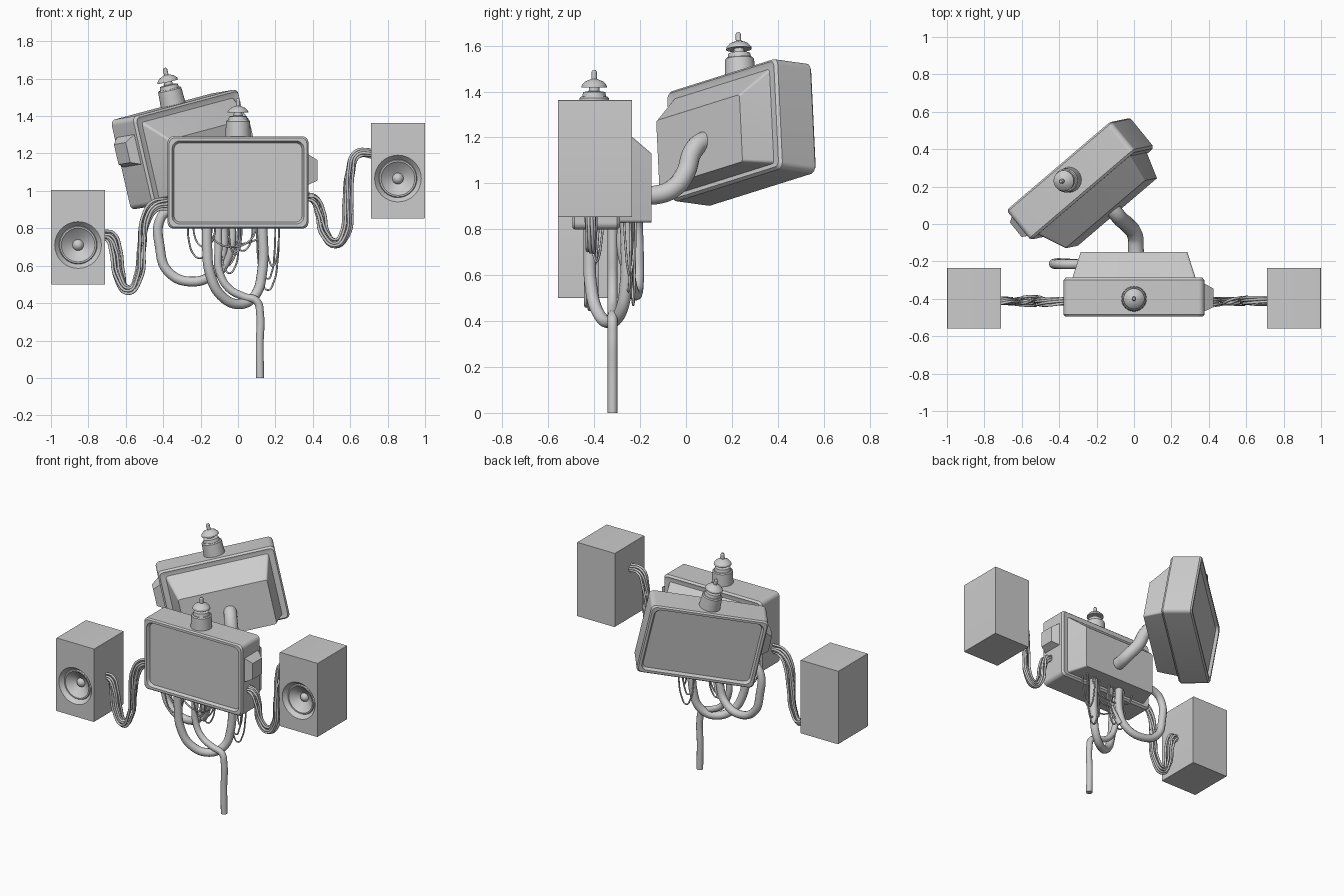
import bpy, bmesh, math, random
from mathutils import Vector, Matrix

if "Cube" in bpy.data.objects:
    bpy.data.objects.remove(bpy.data.objects["Cube"])

random.seed(4)


def finish(name, bm, angle=30):
    bmesh.ops.remove_doubles(bm, verts=bm.verts, dist=0.0002)
    bmesh.ops.recalc_face_normals(bm, faces=bm.faces)
    me = bpy.data.meshes.new(name)
    bm.to_mesh(me)
    bm.free()
    ob = bpy.data.objects.new(name, me)
    bpy.context.collection.objects.link(ob)
    bpy.ops.object.select_all(action='DESELECT')
    ob.select_set(True)
    bpy.context.view_layer.objects.active = ob
    bpy.ops.object.shade_smooth_by_angle(angle=math.radians(angle))
    return ob


def loft(name, rings, seg=8):
    """Rounded rectangles (x0, x1, z0, z1, y, corner radius) joined along y, capped."""
    bm = bmesh.new()
    loops = []
    for x0, x1, z0, z1, y, r in rings:
        loop = []
        corners = [(x1 - r, z1 - r), (x0 + r, z1 - r), (x0 + r, z0 + r), (x1 - r, z0 + r)]
        for q, (cx, cz) in enumerate(corners):
            for i in range(seg + 1):
                a = math.pi / 2 * (q + i / seg)
                loop.append(bm.verts.new((cx + r * math.cos(a), y, cz + r * math.sin(a))))
        loops.append(loop)
    for a, b in zip(loops, loops[1:]):
        for i in range(len(a)):
            j = (i + 1) % len(a)
            bm.faces.new((a[i], a[j], b[j], b[i]))
    bm.faces.new(loops[0])
    bm.faces.new(loops[-1])
    return finish(name, bm)


def lathe(name, profile, centre, seg=32):
    bm = bmesh.new()
    vs = [bm.verts.new((r, 0, z)) for r, z in profile]
    es = [bm.edges.new(p) for p in zip(vs, vs[1:])]
    bmesh.ops.spin(bm, geom=vs + es, cent=(0, 0, 0), axis=(0, 0, 1), angle=2 * math.pi,
                   steps=seg, use_duplicate=False)
    bmesh.ops.translate(bm, verts=bm.verts, vec=centre)
    return finish(name, bm)


def tubes(name, paths, r, sides=3):
    """One object of round tubes, one tube per list of points."""
    cu = bpy.data.curves.new(name, 'CURVE')
    cu.dimensions = '3D'
    cu.bevel_depth = r
    cu.bevel_resolution = sides
    cu.resolution_u = 8
    cu.use_fill_caps = True
    for pts in paths:
        sp = cu.splines.new('BEZIER')
        sp.bezier_points.add(len(pts) - 1)
        for bp, p in zip(sp.bezier_points, pts):
            bp.co = p
            bp.handle_left_type = bp.handle_right_type = 'AUTO'
    ob = bpy.data.objects.new(name, cu)
    bpy.context.collection.objects.link(ob)
    bpy.ops.object.select_all(action='DESELECT')
    ob.select_set(True)
    bpy.context.view_layer.objects.active = ob
    bpy.ops.object.convert(target='MESH')
    bpy.ops.object.shade_smooth_by_angle(angle=math.radians(50))


# Front monitor: tapered back, case, rim and recessed screen in one loft
monitor = loft("front_monitor", [
    (-.285, .285, .83, 1.13, -.15, .012),
    (-.33, .33, .828, 1.25, -.29, .015),
    (-.35, .35, .82, 1.27, -.29, .02),
    (-.365, .365, .81, 1.28, -.287, .025),
    (-.376, .376, .799, 1.291, -.30, .03),
    (-.376, .376, .799, 1.291, -.485, .03),
    (-.368, .368, .807, 1.283, -.495, .03),
    (-.352, .352, .823, 1.267, -.495, .04),
    (-.342, .342, .833, 1.257, -.475, .035)])

# Tapered side box
bm = bmesh.new()
outer = [(-.47, 1.03), (-.315, 1.03), (-.315, 1.20), (-.47, 1.20)]
inner = [(-.445, 1.055), (-.345, 1.055), (-.345, 1.165), (-.445, 1.165)]
a = [bm.verts.new((.37, y, z)) for y, z in outer]
b = [bm.verts.new((.424, y, z)) for y, z in inner]
for i in range(4):
    j = (i + 1) % 4
    bm.faces.new((a[i], a[j], b[j], b[i]))
bm.faces.new(a)
bm.faces.new(b)
side_box = finish("front_side_box", bm)

# Insulator on top of the case
insulator = lathe("front_insulator", [
    (0, 1.28), (.068, 1.28), (.064, 1.372), (.058, 1.378), (.052, 1.378), (.048, 1.398),
    (.024, 1.402), (.022, 1.42), (.056, 1.418), (.054, 1.428), (.04, 1.443), (.02, 1.452),
    (.012, 1.455), (.012, 1.485), (.007, 1.493), (0, 1.494)], (0, -.40, 0))

# Rear monitor: same parts turned to face back-left and tilted
up = Vector((-.222, -.046, .974)).normalized()
side = -Vector((.742, .635, .214))
side = (side - up * side.dot(up)).normalized()
back = up.cross(side)
rot = Matrix((side, back, up)).transposed()
shift = Vector((-.123, .545, 1.525)) - rot @ Vector((-.376, -.49, 1.29))
for ob in (monitor, side_box, insulator):
    twin = ob.copy()
    twin.data = ob.data.copy()
    twin.name = ob.name.replace("front", "rear")
    twin.data.transform(Matrix.Translation(shift) @ rot.to_4x4())
    bpy.context.collection.objects.link(twin)


# Speakers: box with a round driver sunk in the front
def speaker(name, cx, z0, z1):
    cz = (z0 + z1) / 2 - .042

    def ring(r, y):
        return (cx - r, cx + r, cz - r, cz + r, y, r)
    box = (cx - .145, cx + .145, z0, z1)
    loft(name, [
        (*box, -.236, .004), (*box, -.558, .004),
        ring(.125, -.558), ring(.102, -.53), ring(.098, -.537), ring(.09, -.537),
        ring(.084, -.53), ring(.03, -.495), ring(.025, -.505), ring(.016, -.514),
        ring(.006, -.518)])


speaker("left_speaker", -.855, .50, 1.005)
speaker("right_speaker", .855, .853, 1.363)


# Bundles of thin wires between speakers and front monitor
def bundle(name, pts, count=8):
    paths = []
    for k in range(count):
        ph = 2 * math.pi * k / count
        rad = random.uniform(.014, .03)
        path = []
        for i, (x, z) in enumerate(pts):
            # offset across the local path direction, slowly twisting
            p, n = pts[max(i - 1, 0)], pts[min(i + 1, len(pts) - 1)]
            t = Vector((n[0] - p[0], n[1] - p[1])).normalized()
            w = ph + i * .45 + random.uniform(-.25, .25)
            o = rad * math.cos(w)
            path.append((x - t.y * o, -.413 + rad * .85 * math.sin(w), z + t.x * o))
        paths.append(path)
    tubes(name, paths, .0075, 2)


bundle("left_wire_bundle", [(-.73, .765), (-.685, .755), (-.655, .68), (-.635, .55), (-.585, .475),
                            (-.535, .54), (-.515, .70), (-.495, .85), (-.445, .92), (-.36, .93)])
bundle("right_wire_bundle", [(.36, .97), (.41, .955), (.44, .88), (.46, .77), (.52, .715),
                             (.575, .77), (.59, .93), (.60, 1.10), (.635, 1.195), (.73, 1.20)])

# Arm joining the two monitors
tubes("connecting_arm", [[(.01, -.20, .95), (.01, -.13, .95), (.005, -.06, .975), (-.04, 0, 1.05),
                          (-.07, .025, 1.13), (-.10, .06, 1.175), (-.16, .13, 1.19)]], .042, 5)

# Hanging hoses and the long cable down to the ground
tubes("side_hose", [[(-.26, -.215, .905), (-.36, -.215, .90), (-.415, -.215, .85),
                     (-.418, -.21, .70), (-.375, -.21, .57), (-.25, -.22, .515),
                     (-.13, -.24, .56), (-.085, -.25, .66), (-.08, -.25, .84)]], .026, 4)
tubes("front_hose", [[(-.165, -.42, .84), (-.165, -.42, .70), (-.15, -.415, .56),
                      (-.09, -.385, .44), (.01, -.33, .395), (.09, -.285, .44),
                      (.128, -.262, .56), (.13, -.26, .84)]], .027, 4)
tubes("ground_cable", [[(.118, -.32, 0), (.116, -.32, .18), (.118, -.32, .34), (.10, -.32, .41),
                        (.03, -.32, .435), (-.05, -.32, .48), (-.10, -.32, .57),
                        (-.105, -.32, .70), (-.105, -.32, .84)]], .021, 4)
tubes("middle_hose", [[(-.09, -.25, .57), (-.06, -.26, .62), (-.035, -.28, .70),
                       (-.03, -.28, .84)]], .02, 4)

# Thin wires looping under the front monitor: x start, x end, lowest z, y start, y end
loops = [(-.27, -.14, .64, -.42, -.38), (-.24, -.12, .70, -.40, -.42), (-.12, .0, .60, -.25, -.25),
         (-.05, .02, .66, -.42, -.36), (-.03, .08, .68, -.25, -.28), (-.16, .10, .70, -.40, -.40),
         (.10, .22, .47, -.24, -.22), (.12, .20, .53, -.26, -.24), (.15, .22, .60, -.22, -.27),
         (-.10, .01, .56, -.28, -.25), (-.20, .16, .715, -.26, -.24)]
paths = []
for x0, x1, low, y0, y1 in loops:
    path = []
    for i in range(7):
        t = i / 6
        s = .5 - .5 * math.cos(math.pi * t)
        path.append((x0 + (x1 - x0) * s, y0 + (y1 - y0) * t,
                     low + (.835 - low) * abs(2 * t - 1) ** 2))
    paths.append(path)
tubes("hanging_wires", paths, .005, 2)
